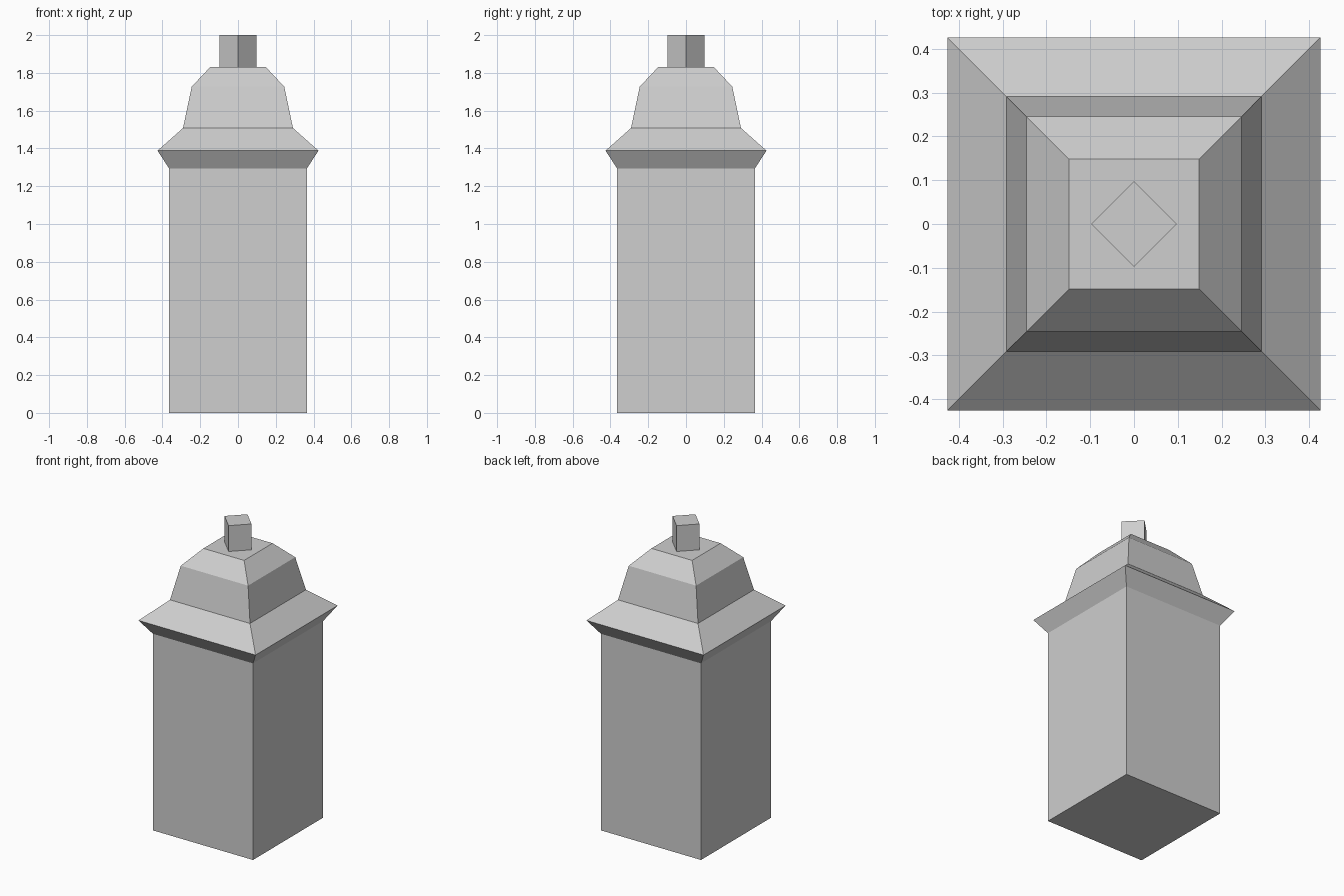
import bpy
import bmesh
from math import cos, sin, pi, sqrt

if "Cube" in bpy.data.objects:
    bpy.data.objects.remove(bpy.data.objects["Cube"], do_unlink=True)

GREY = 0.62
stone = bpy.data.materials.new("light_grey_stone")
stone.use_nodes = True
stone.diffuse_color = (GREY, GREY, GREY, 1)
stone.node_tree.nodes["Principled BSDF"].inputs["Base Color"].default_value = (GREY, GREY, GREY, 1)


def square_part(name, profile, turn=pi / 4, bottom=False, top=False):
    """Four-sided solid from (corner radius, height) pairs, with optional caps."""
    bm = bmesh.new()
    rings = [[bm.verts.new((r * cos(turn + i * pi / 2), r * sin(turn + i * pi / 2), z))
              for i in range(4)] for r, z in profile]
    for low, high in zip(rings, rings[1:]):
        for i in range(4):
            j = (i + 1) % 4
            bm.faces.new((low[i], low[j], high[j], high[i]))
    if bottom:
        bm.faces.new(rings[0][::-1])
    if top:
        bm.faces.new(rings[-1])
    mesh = bpy.data.meshes.new(name)
    bm.to_mesh(mesh)
    bm.free()
    mesh.materials.append(stone)
    obj = bpy.data.objects.new(name, mesh)
    bpy.context.collection.objects.link(obj)
    return obj


def from_half_widths(*pairs):
    return [(half * sqrt(2), z) for half, z in pairs]


# Square shaft
square_part("pillar_shaft", from_half_widths((0.364, 0), (0.364, 1.293)), bottom=True)

# Flared cornice with a sloping upper side
square_part("cornice", from_half_widths((0.364, 1.293), (0.426, 1.388), (0.291, 1.508)))

# Faceted cap with a flat top
square_part("cap", from_half_widths((0.291, 1.508), (0.245, 1.727), (0.148, 1.83)), top=True)

# Small block turned diagonally on the cap
square_part("finial", [(0.098, 1.83), (0.098, 2.0)], turn=0, top=True)
